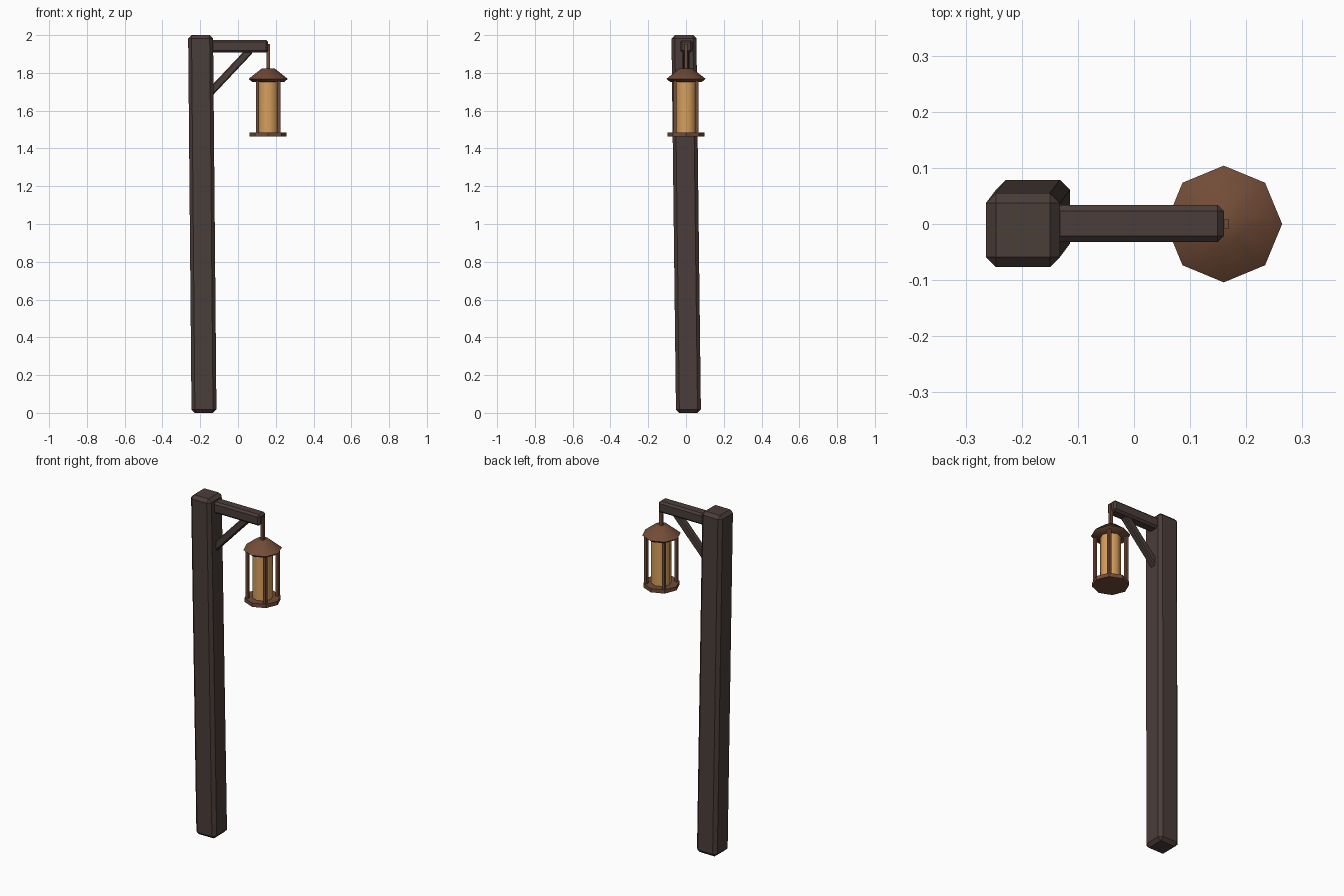
import bpy, bmesh, math
from mathutils import Matrix, Vector

if "Cube" in bpy.data.objects:
    bpy.data.objects.remove(bpy.data.objects["Cube"])


def material(name, colour):
    m = bpy.data.materials.new(name)
    m.diffuse_color = (*colour, 1)
    m.use_nodes = True
    m.node_tree.nodes["Principled BSDF"].inputs["Base Color"].default_value = m.diffuse_color
    return m


WOOD = material("dark wood", (0.069, 0.047, 0.041))
METAL = material("rusty brown metal", (0.168, 0.072, 0.038))
GLASS = material("amber glass", (0.68, 0.35, 0.11))


def finish(name, bm, mat):
    bmesh.ops.recalc_face_normals(bm, faces=bm.faces)
    me = bpy.data.meshes.new(name)
    bm.to_mesh(me)
    bm.free()
    me.materials.append(mat)
    ob = bpy.data.objects.new(name, me)
    bpy.context.collection.objects.link(ob)
    return ob


def beam(name, start, end, width, depth, mat, bevel=0.0, square_ends=False):
    """Chamfered beam from start to end; width lies in the xz plane, depth along y."""
    a, b = Vector(start), Vector(end)
    axis = b - a
    bm = bmesh.new()
    bmesh.ops.create_cube(bm, size=1)
    bmesh.ops.scale(bm, vec=(width, depth, axis.length), verts=bm.verts)
    if bevel:
        bmesh.ops.bevel(bm, geom=bm.edges[:], offset=bevel, segments=1,
                        profile=0.5, affect='EDGES')
    z = axis.normalized()
    x = Vector((0, 1, 0)).cross(z).normalized()
    y = z.cross(x)
    rot = Matrix((x, y, z)).transposed().to_4x4()
    bmesh.ops.transform(bm, matrix=Matrix.Translation((a + b) / 2) @ rot, verts=bm.verts)
    return finish(name, bm, mat)


def lathe(name, profile, mat, sides=8, smooth=None):
    """Closed turned shape around the lantern axis, profile = (radius, z)."""
    bm = bmesh.new()
    rings = [[bm.verts.new((LX + r * math.cos(math.tau * i / sides),
                            r * math.sin(math.tau * i / sides), z))
              for i in range(sides)] for r, z in profile]
    for lo, hi in zip(rings, rings[1:]):
        for i in range(sides):
            j = (i + 1) % sides
            bm.faces.new((lo[i], lo[j], hi[j], hi[i]))
    bm.faces.new(rings[0])
    bm.faces.new(rings[-1])
    ob = finish(name, bm, mat)
    if smooth:
        bpy.ops.object.select_all(action='DESELECT')
        ob.select_set(True)
        bpy.context.view_layer.objects.active = ob
        bpy.ops.object.shade_smooth_by_angle(angle=math.radians(smooth))
    return ob


LX = 0.16  # lantern axis

# slightly leaning post
beam("post", (-0.180, 0.013, 0.0), (-0.198, -0.011, 2.0), 0.132, 0.132, WOOD, 0.018)

# arm and diagonal brace
beam("arm", (-0.19, 0.001, 1.941), (0.16, 0.001, 1.941), 0.066, 0.066, WOOD, 0.011)
beam("brace", (-0.165, 0, 1.677), (0.065, 0, 1.921), 0.040, 0.038, WOOD, 0.006)

# hanger rod
beam("hanger", (LX, 0, 1.815), (LX, 0, 1.953), 0.018, 0.016, METAL)

# lantern roof, glass and base
lathe("lantern_roof", [(0.085, 1.753), (0.104, 1.768), (0.036, 1.822)], METAL, smooth=47)
lathe("lantern_glass", [(0.055, 1.475), (0.055, 1.76)], GLASS, smooth=47)
lathe("lantern_base", [(0.098, 1.463), (0.098, 1.485)], METAL)

# four corner bars
for i, (sx, sy) in enumerate([(1, 1), (-1, 1), (-1, -1), (1, -1)]):
    x, y = LX + sx * 0.058, sy * 0.058
    beam(f"lantern_bar_{i + 1}", (x, y, 1.475), (x, y, 1.762), 0.016, 0.016, METAL)
